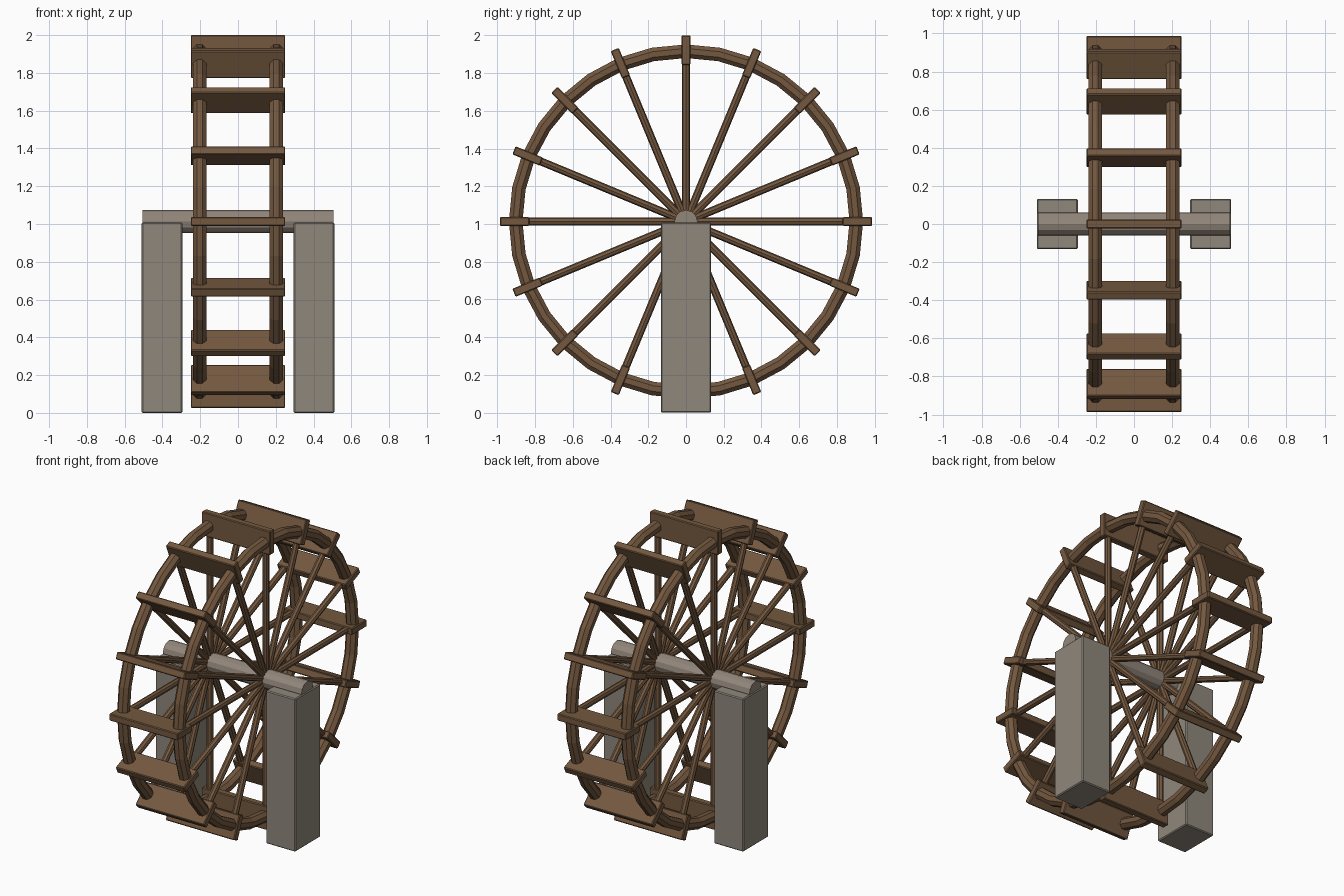
import bpy, bmesh, math
from mathutils import Matrix, Vector

if "Cube" in bpy.data.objects:
    bpy.data.objects.remove(bpy.data.objects["Cube"])

HUB_Z = 1.013
COUNT = 16


def material(name, color):
    m = bpy.data.materials.new(name)
    m.diffuse_color = (*color, 1)
    m.use_nodes = True
    m.node_tree.nodes["Principled BSDF"].inputs["Base Color"].default_value = m.diffuse_color
    return m


wood = material("brown wood", (0.175, 0.098, 0.050))
stone = material("grey stone", (0.275, 0.245, 0.200))
axle_wood = material("pale weathered wood", (0.285, 0.240, 0.195))


def finish(name, bm, mat, bevel=0):
    bmesh.ops.recalc_face_normals(bm, faces=bm.faces)
    me = bpy.data.meshes.new(name)
    bm.to_mesh(me)
    bm.free()
    me.materials.append(mat)
    ob = bpy.data.objects.new(name, me)
    bpy.context.collection.objects.link(ob)
    if bevel:
        mod = ob.modifiers.new("soft edges", 'BEVEL')
        mod.width = bevel
        mod.segments = 1
    return ob


def box(name, size, matrix, mat, bevel):
    bm = bmesh.new()
    bmesh.ops.create_cube(bm, size=1, matrix=matrix @ Matrix.Diagonal((*size, 1)))
    return finish(name, bm, mat, bevel)


def rod(name, radius, length, sides, matrix, mat):
    bm = bmesh.new()
    bmesh.ops.create_cone(bm, cap_ends=True, segments=sides, radius1=radius,
                          radius2=radius, depth=length, matrix=matrix)
    return finish(name, bm, mat)


def rim(name, x, major, minor, segments, sides):
    bm = bmesh.new()
    rings = []
    for i in range(segments):
        a = math.tau * i / segments
        ring = []
        for j in range(sides):
            b = math.tau * (j + 0.5) / sides
            r = major + minor * math.cos(b)
            ring.append(bm.verts.new((x + minor * math.sin(b), r * math.sin(a),
                                      HUB_Z + r * math.cos(a))))
        rings.append(ring)
    for i in range(segments):
        p, q = rings[i], rings[(i + 1) % segments]
        for j in range(sides):
            k = (j + 1) % sides
            bm.faces.new((p[j], p[k], q[k], q[j]))
    return finish(name, bm, wood)


hub = Matrix.Translation((0, 0, HUB_Z))

# Axle and its two support posts
rod("axle", 0.061, 1.01, 12, hub @ Matrix.Rotation(math.pi / 2, 4, 'Y'), axle_wood)
for side, label in ((-1, "left"), (1, "right")):
    box(label + "_support", (0.215, 0.265, 1.008),
        Matrix.Translation((side * 0.4025, 0, 0.504)), stone, 0.006)
    # Wheel rim
    rim(label + "_rim", side * 0.203, 0.903, 0.039, 32, 8)

# Spokes and paddles around the hub
for i in range(COUNT):
    turn = hub @ Matrix.Rotation(math.tau * i / COUNT, 4, 'X')
    for side, label in ((-1, "left"), (1, "right")):
        rod(f"{label}_spoke_{i}", 0.021, 0.89, 8,
            turn @ Matrix.Translation((side * 0.203, 0, 0.455)), wood)
    box(f"paddle_{i}", (0.5, 0.046, 0.157),
        turn @ Matrix.Translation((0, 0, 0.9085)), wood, 0.005)
